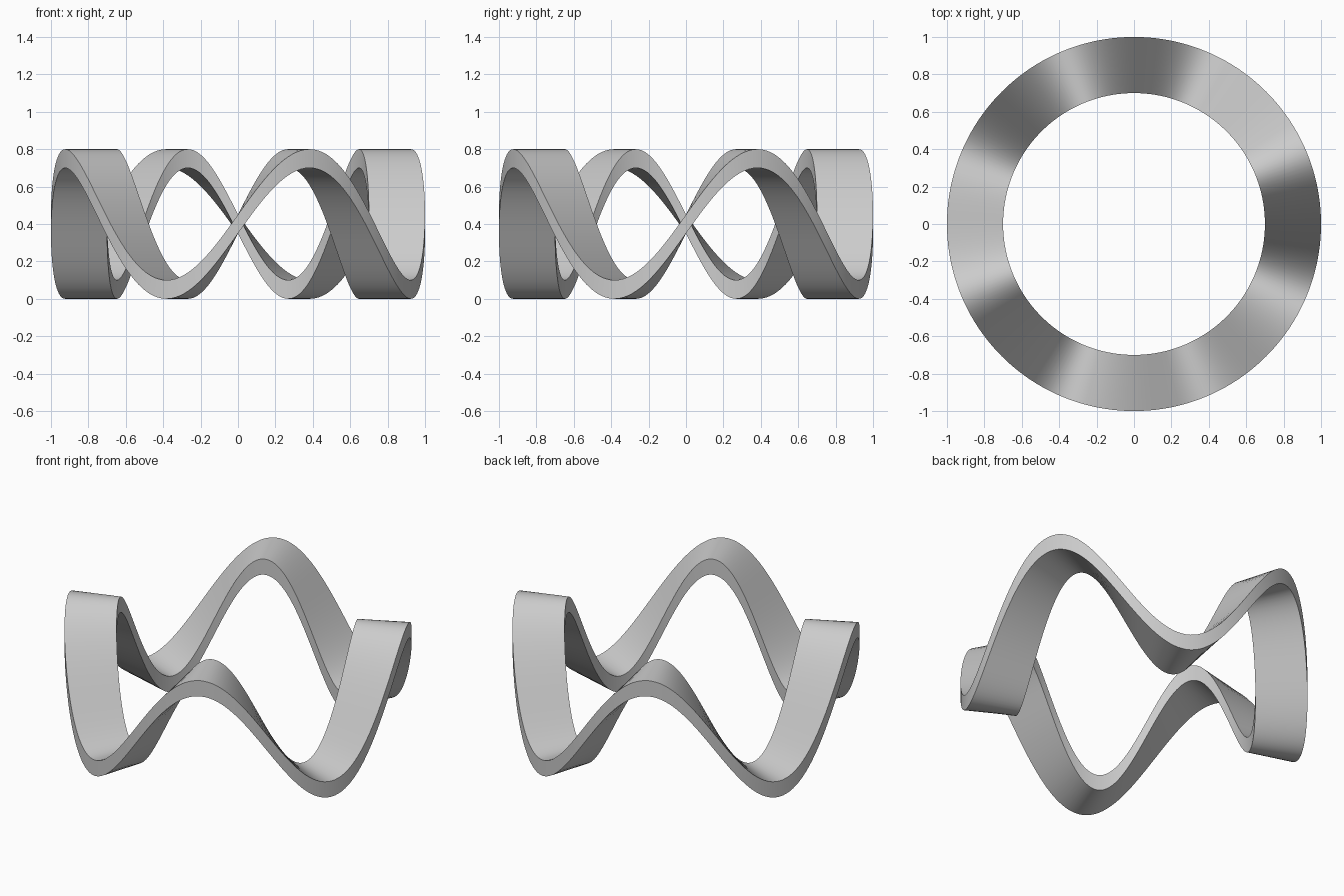
import bpy, bmesh, math

if "Cube" in bpy.data.objects:
    bpy.data.objects.remove(bpy.data.objects["Cube"])

N = 256               # segments around the ring
R_IN, R_OUT = 0.70, 1.00
MID, AMP, HALF = 0.40, 0.35, 0.05
WAVES = 4

# Rectangular cross-section swept round a circle, rising and falling in four waves
bm = bmesh.new()
section = [(R_IN, -HALF), (R_OUT, -HALF), (R_OUT, HALF), (R_IN, HALF)]
rings = []
for i in range(N):
    a = 2 * math.pi * i / N
    z = MID + AMP * math.sin(WAVES * a)
    rings.append([bm.verts.new((r * math.cos(a), r * math.sin(a), z + h)) for r, h in section])
for i in range(N):
    p, q = rings[i], rings[(i + 1) % N]
    for k in range(4):
        m = (k + 1) % 4
        bm.faces.new((p[k], p[m], q[m], q[k]))
bmesh.ops.recalc_face_normals(bm, faces=bm.faces)

mesh = bpy.data.meshes.new("wave_ring")
bm.to_mesh(mesh)
bm.free()
ring = bpy.data.objects.new("wave_ring", mesh)
bpy.context.collection.objects.link(ring)

# Smooth surfaces, sharp rims
bpy.context.view_layer.objects.active = ring
ring.select_set(True)
bpy.ops.object.shade_smooth_by_angle(angle=math.radians(25))
